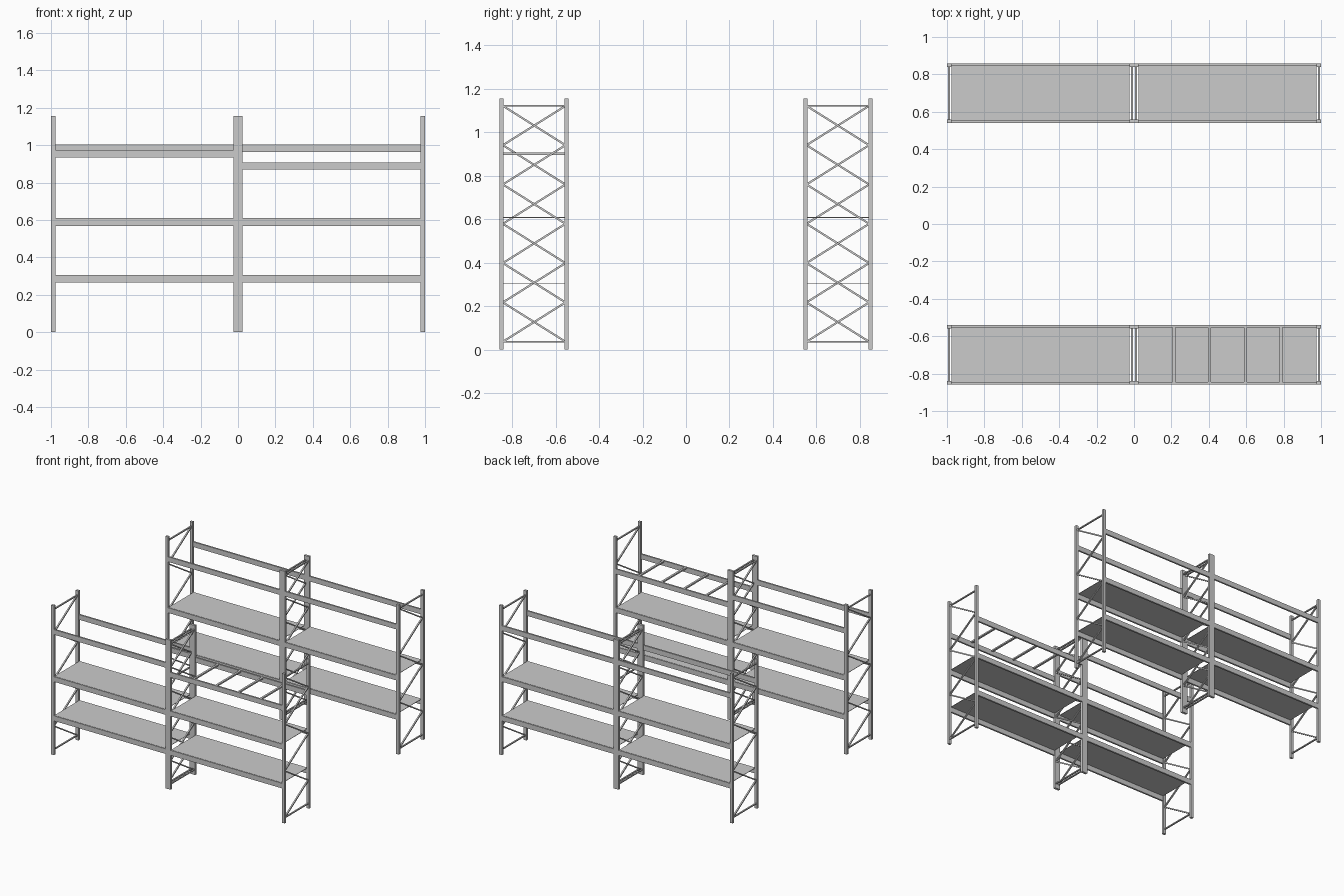
import bpy, bmesh
from mathutils import Vector, Matrix

if "Cube" in bpy.data.objects:
    bpy.data.objects.remove(bpy.data.objects["Cube"])

H = 1.157                    # post height
PX, PY = 0.023, 0.018        # post section
Y_IN, Y_OUT = 0.54, 0.857    # depth range of one rack row
BEAM_H, BEAM_T = 0.039, 0.013


def make_object(name, bm):
    mesh = bpy.data.meshes.new(name)
    bm.to_mesh(mesh)
    bm.free()
    obj = bpy.data.objects.new(name, mesh)
    bpy.context.collection.objects.link(obj)
    return obj


def add_box(bm, x0, x1, y0, y1, z0, z1):
    m = Matrix.Translation(((x0 + x1) / 2, (y0 + y1) / 2, (z0 + z1) / 2))
    m = m @ Matrix.Diagonal((x1 - x0, y1 - y0, z1 - z0, 1))
    bmesh.ops.create_cube(bm, size=1, matrix=m)


def add_bar(bm, a, b, width, thick):
    # straight bar lying in the YZ plane
    a, b = Vector(a), Vector(b)
    d = b - a
    z = d.normalized()
    x = Vector((1, 0, 0))
    y = z.cross(x)
    rot = Matrix((x, y, z)).transposed().to_4x4()
    m = Matrix.Translation((a + b) / 2) @ rot @ Matrix.Diagonal((width, thick, d.length, 1))
    bmesh.ops.create_cube(bm, size=1, matrix=m)


def upright_frame(tag, xc, y0, y1, start_front):
    # two posts
    bm = bmesh.new()
    for ya in (y0, y1 - PY):
        add_box(bm, xc - PX / 2, xc + PX / 2, ya, ya + PY, 0, H)
    make_object(tag + "_posts", bm)
    # horizontal ties and zigzag bracing
    bm = bmesh.new()
    ya, yb = y0 + PY * 0.8, y1 - PY * 0.8
    z_low, z_high, n = 0.037, 1.122, 6
    for z in (z_low, z_high):
        add_bar(bm, (xc, ya, z), (xc, yb, z), 0.011, 0.008)
    ends = (ya, yb) if start_front else (yb, ya)
    step = (z_high - z_low) / n
    for i in range(n):
        add_bar(bm, (xc, ends[i % 2], z_low + i * step),
                (xc, ends[(i + 1) % 2], z_low + (i + 1) * step), 0.011, 0.009)
    make_object(tag + "_bracing", bm)


def bay(tag, x0, x1, y0, y1, top_z, crossbars):
    upright_frame(tag + "_left_frame", x0 + PX / 2, y0, y1, False)
    upright_frame(tag + "_right_frame", x1 - PX / 2, y0, y1, True)
    xa, xb = x0 + PX, x1 - PX
    # front and rear beams on every level
    bm = bmesh.new()
    for z in (0.305, 0.608, top_z):
        for ya in (y0, y1 - BEAM_T):
            add_box(bm, xa, xb, ya, ya + BEAM_T, z - BEAM_H, z)
    make_object(tag + "_beams", bm)
    # thin shelf panels on the two lower levels
    for label, z in (("lower", 0.305), ("upper", 0.608)):
        bm = bmesh.new()
        add_box(bm, xa, xb, y0 + 0.004, y1 - 0.004, z - 0.001, z + 0.002)
        make_object(f"{tag}_{label}_shelf", bm)
    # pallet support bars on the open level
    if crossbars:
        bm = bmesh.new()
        for i in range(1, 5):
            x = xa + (xb - xa) * i / 5
            add_box(bm, x - 0.008, x + 0.008, y0 + BEAM_T, y1 - BEAM_T, top_z - 0.011, top_z)
        make_object(tag + "_support_bars", bm)


# front row, then back row
bay("front_left_bay", -1, 0, -Y_OUT, -Y_IN, 0.973, False)
bay("front_right_bay", 0, 1, -Y_OUT, -Y_IN, 0.908, True)
bay("back_left_bay", -1, 0, Y_IN, Y_OUT, 1.003, False)
bay("back_right_bay", 0, 1, Y_IN, Y_OUT, 1.003, False)
